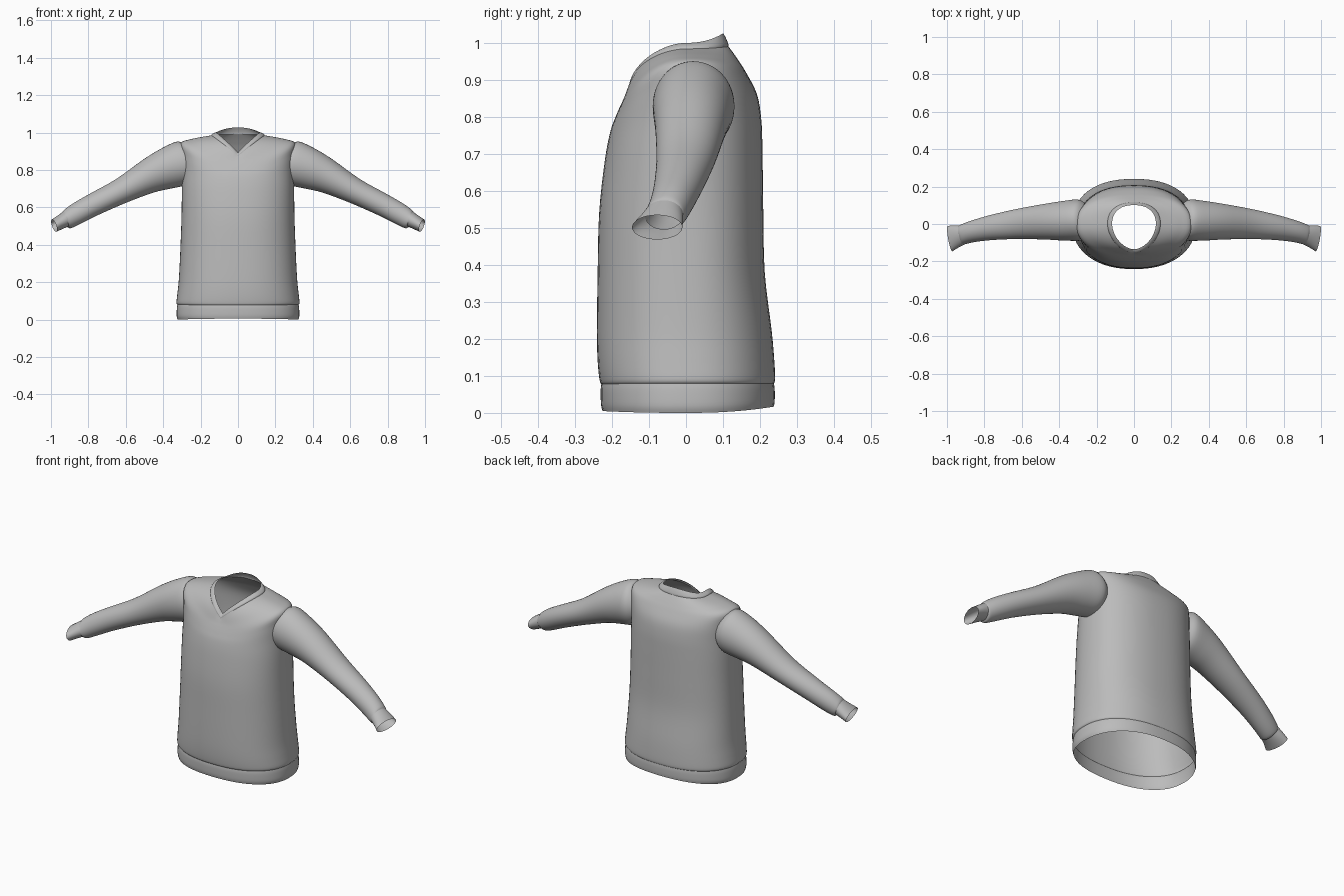
import bpy, math

SEG = 64

fabric = bpy.data.materials.new("grey knit")
fabric.diffuse_color = (0.5, 0.5, 0.5, 1)


def smooth_rows(rows, steps):
    """Catmull-Rom interpolation between rows of ring parameters."""
    out = []
    for i in range(len(rows) - 1):
        a, b, c, d = (rows[max(i - 1, 0)], rows[i], rows[i + 1],
                      rows[min(i + 2, len(rows) - 1)])
        for k in range(steps):
            t = k / steps
            out.append([0.5 * (2 * q + (r - p) * t + (2 * p - 5 * q + 4 * r - s) * t * t
                               + (3 * q - p - 3 * r + s) * t ** 3)
                        for p, q, r, s in zip(a, b, c, d)])
    out.append(list(rows[-1]))
    return out


def loft(name, rows, ring, steps=4, flip=False, skip=None):
    """Skin closed rings into an open sheet, leaving out faces matched by skip."""
    verts, faces = [], []
    for row in smooth_rows(rows, steps):
        verts += [ring(row, 2 * math.pi * j / SEG) for j in range(SEG)]
    for i in range(len(verts) // SEG - 1):
        for j in range(SEG):
            k = (j + 1) % SEG
            f = [i * SEG + j, i * SEG + k, (i + 1) * SEG + k, (i + 1) * SEG + j]
            if skip and skip([sum(verts[v][a] for v in f) / 4 for a in range(3)]):
                continue
            faces.append(f[::-1] if flip else f)
    me = bpy.data.meshes.new(name)
    me.from_pydata(verts, [], faces)
    me.materials.append(fabric)
    ob = bpy.data.objects.new(name, me)
    bpy.context.collection.objects.link(ob)
    for p in me.polygons:
        p.use_smooth = True
    return ob


def torso_ring(row, t):
    # half width, front y, back y, side z, front z, back z, front roundness, z blend
    w, yf, yb, zs, zf, zb, n, p = row
    c, s = math.cos(t), math.sin(t)
    if s >= 0:
        n, p, y, z = 2.3, 2, yb, zb
    else:
        y, z = yf, zf
    x = math.copysign(abs(c) ** (2 / n), c) * w
    return (x, y * abs(s) ** (2 / n), z + (zs - z) * abs(c) ** p)


def arm_ring(side):
    # top x/z, bottom x/z, front y, back y, inward bend, skew
    def ring(row, t):
        tx, tz, bx, bz, yf, yb, bend, skew = row
        c, s = math.cos(t), math.sin(t)
        x = (tx + bx) / 2 + (tx - bx) / 2 * s - bend * c * c + skew * c
        return (side * x, (yf + yb) / 2 + (yb - yf) / 2 * c,
                (tz + bz) / 2 + (tz - bz) / 2 * s)
    return ring


def in_armhole(c):
    return abs(c[0]) > 0.2 and ((c[1] - .015) / .08) ** 2 + ((c[2] - .83) / .095) ** 2 < 1


# torso, from the hem seam over the shoulders to the neck seam
loft("torso", [
    (.324, -.229, .238, .080, .078, .080, 2.3, 2),
    (.329, -.234, .241, .092, .090, .092, 2.3, 2),
    (.324, -.239, .239, .140, .140, .140, 2.3, 2),
    (.316, -.241, .232, .220, .220, .220, 2.3, 2),
    (.308, -.239, .213, .380, .380, .380, 2.3, 2),
    (.302, -.235, .209, .550, .540, .550, 2.3, 2),
    (.300, -.220, .207, .700, .680, .700, 2.3, 2),
    (.298, -.205, .204, .800, .760, .790, 2.3, 2),
    (.302, -.190, .192, .885, .802, .862, 2.3, 2),
    (.305, -.177, .163, .945, .832, .920, 2.2, 1.9),
    (.250, -.169, .143, .965, .848, .952, 2.1, 1.6),
    (.190, -.162, .127, .977, .861, .975, 2.0, 1.25),
    (.142, -.155, .115, .985, .872, .991, 1.8, 1),
], torso_ring, skip=in_armhole)

# hem band
loft("hem_band", [
    (.322, -.226, .238, .000, .005, .017, 2.3, 2),
    (.328, -.230, .240, .020, .024, .034, 2.3, 2),
    (.327, -.231, .240, .060, .060, .062, 2.3, 2),
    (.324, -.229, .238, .080, .078, .080, 2.3, 2),
], torso_ring)

# V-neck collar band
loft("collar", [
    (.142, -.155, .115, .985, .872, .991, 1.8, 1),
    (.139, -.154, .114, .991, .878, .999, 1.8, 1),
    (.128, -.146, .108, .998, .887, 1.014, 1.8, 1),
    (.117, -.135, .101, 1.001, .893, 1.027, 1.8, 1),
], torso_ring)

# sleeves and cuffs on both sides
for side, label in ((1, "left"), (-1, "right")):
    ring = arm_ring(side)
    loft("sleeve_" + label, [
        (.290, .942, .280, .720, -.086, .112, .022, 0),
        (.328, .951, .306, .711, -.090, .131, .015, 0),
        (.400, .920, .370, .698, -.088, .122, 0, 0),
        (.500, .860, .455, .678, -.083, .107, 0, .004),
        (.652, .751, .602, .623, -.080, .079, 0, .006),
        (.790, .674, .750, .558, -.086, .045, 0, .008),
        (.880, .622, .850, .508, -.097, .016, 0, .01),
        (.927, .588, .897, .488, -.108, -.002, 0, .01),
        (.936, .575, .910, .497, -.112, -.008, 0, .01),
    ], ring, flip=side < 0)
    loft("cuff_" + label, [
        (.936, .575, .910, .497, -.112, -.008, 0, .01),
        (.964, .556, .940, .484, -.127, -.008, 0, .011),
        (.994, .535, .972, .469, -.146, -.010, 0, .012),
    ], ring, flip=side < 0)
